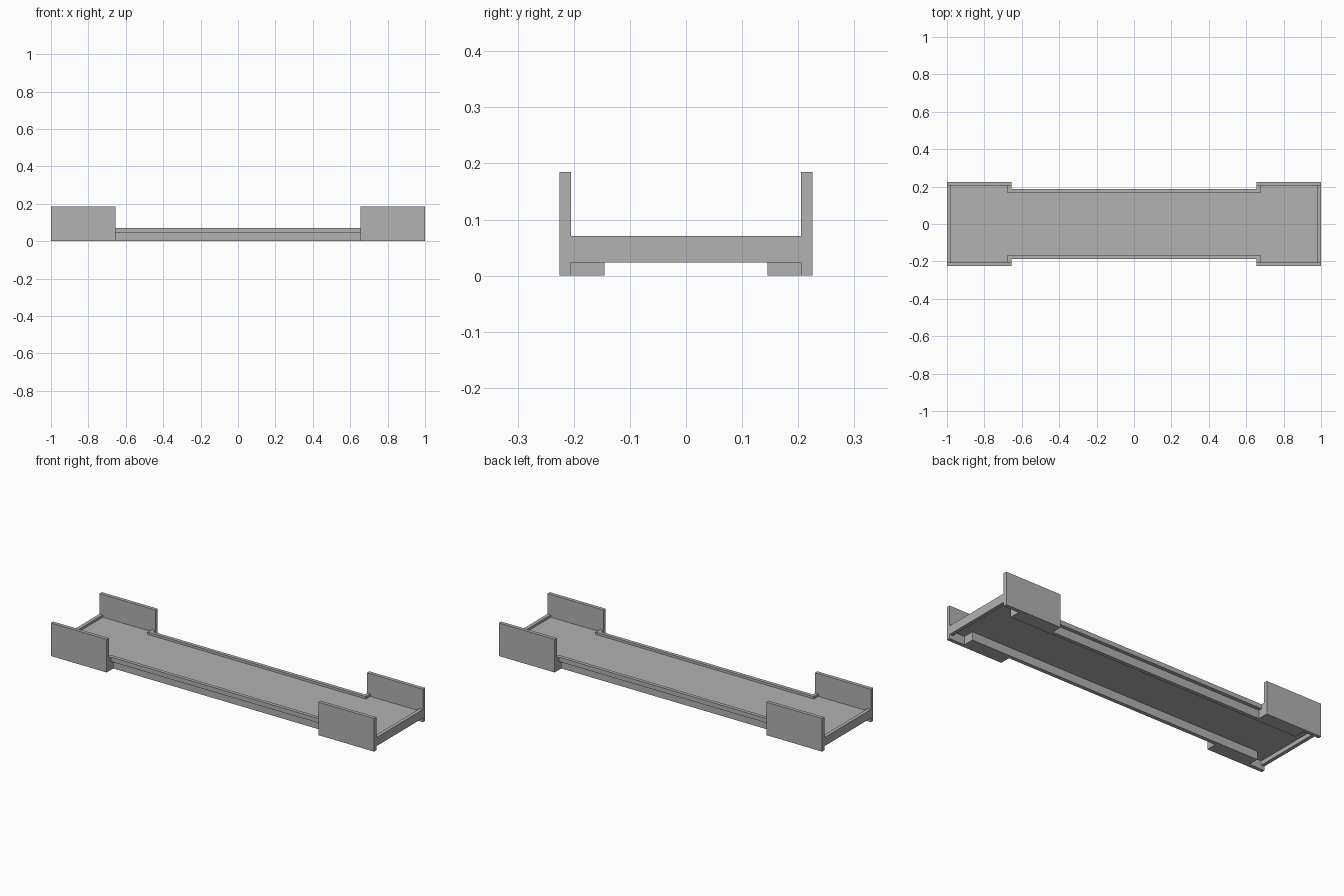
import bpy
import bmesh

cube = bpy.data.objects.get("Cube")
if cube:
    bpy.data.objects.remove(cube, do_unlink=True)

# Main plan and height dimensions
END, SHOULDER, FOOT_END = 1.0, 0.655, 0.905
SIDE, WAIST, WALL = 0.225, 0.186, 0.02
RAIL_IN = 0.145
UNDER, DECK_TOP, LIP_TOP, PANEL_TOP = 0.046, 0.058, 0.071, 0.185
LIP_LOW = 0.023

grey = bpy.data.materials.new("plain_grey")
grey.use_nodes = True
colour = (0.445, 0.445, 0.445, 1)
grey.diffuse_color = colour
grey.node_tree.nodes["Principled BSDF"].inputs["Base Color"].default_value = colour


def prism(name, outline, low, high, mirror=(False, False)):
    """Extrude a plan outline between two heights, optionally mirrored in x and y."""
    bm = bmesh.new()
    face = bm.faces.new([bm.verts.new((x, y, low)) for x, y in outline])
    grown = bmesh.ops.extrude_face_region(bm, geom=[face], use_keep_orig=True)
    top = [v for v in grown["geom"] if isinstance(v, bmesh.types.BMVert)]
    bmesh.ops.translate(bm, verts=top, vec=(0, 0, high - low))
    bmesh.ops.recalc_face_normals(bm, faces=bm.faces[:])
    mesh = bpy.data.meshes.new(name)
    bm.to_mesh(mesh)
    bm.free()
    mesh.materials.append(grey)
    obj = bpy.data.objects.new(name, mesh)
    bpy.context.collection.objects.link(obj)
    if any(mirror):
        mod = obj.modifiers.new("Mirror", "MIRROR")
        mod.use_axis = (*mirror, False)
        mod.use_mirror_merge = False
    return obj


def box(name, x0, x1, y0, y1, low, high, mirror):
    return prism(name, [(x0, y0), (x1, y0), (x1, y1), (x0, y1)], low, high, mirror)


# Recessed deck, narrower between the shoulders
dx, dy = END - WALL, SIDE - WALL
sx, wy = SHOULDER + WALL, WAIST - WALL
quarter = [(dx, dy), (sx, dy), (sx, wy)]
half = quarter + [(-x, y) for x, y in reversed(quarter)]
prism("deck", half + [(x, -y) for x, y in reversed(half)], UNDER, DECK_TOP)

# Raised lips around the deck
box("end_lip", dx, END, -dy, dy, LIP_LOW, LIP_TOP, (True, False))
box("side_lip", -sx, sx, wy, WAIST, UNDER, LIP_TOP, (False, True))
box("shoulder_lip", SHOULDER, sx, WAIST, dy, UNDER, LIP_TOP, (True, True))

# Upright corner panels
box("corner_panel", SHOULDER, END, dy, SIDE, 0, PANEL_TOP, (True, True))

# Support rails that widen into feet beside the panels
rail = [(FOOT_END, RAIL_IN), (FOOT_END, dy), (SHOULDER, dy), (SHOULDER, wy)]
rail += [(-x, y) for x, y in reversed(rail)]
prism("support_rail", rail, 0, UNDER, (False, True))
